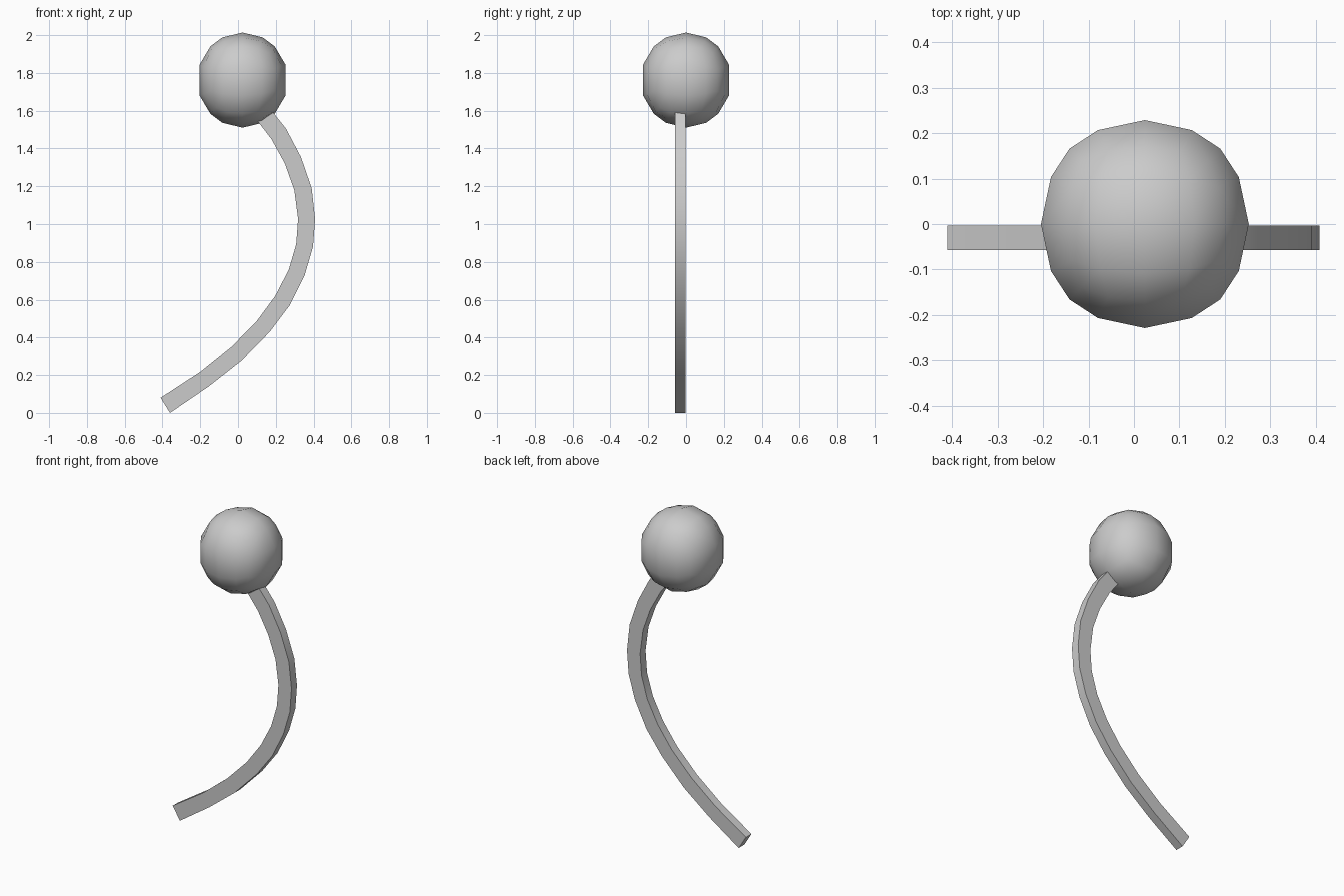
import bpy, bmesh
from mathutils import Vector

if "Cube" in bpy.data.objects:
    bpy.data.objects.remove(bpy.data.objects["Cube"])


def finish(name, bm):
    bmesh.ops.recalc_face_normals(bm, faces=bm.faces)
    mesh = bpy.data.meshes.new(name)
    bm.to_mesh(mesh)
    bm.free()
    ob = bpy.data.objects.new(name, mesh)
    bpy.context.collection.objects.link(ob)
    bpy.ops.object.select_all(action='DESELECT')
    ob.select_set(True)
    bpy.context.view_layer.objects.active = ob
    bpy.ops.object.shade_smooth_by_angle(angle=0.7)
    return ob


# Ball: box grid of 4 x 4 x 3 cells pushed out to a sphere
def ball(center, radius):
    bm = bmesh.new()
    for axis in range(3):
        u, v = [a for a in range(3) if a != axis]
        nu, nv = [3 if a == 2 else 4 for a in (u, v)]
        for side in (-1, 1):
            grid = []
            for i in range(nu + 1):
                row = []
                for j in range(nv + 1):
                    p = Vector((0, 0, 0))
                    p[axis], p[u], p[v] = side, 2 * i / nu - 1, 2 * j / nv - 1
                    p.normalize()
                    row.append(bm.verts.new([center[k] + p[k] * radius[k] for k in range(3)]))
                grid.append(row)
            for i in range(nu):
                for j in range(nv):
                    bm.faces.new((grid[i][j], grid[i + 1][j], grid[i + 1][j + 1], grid[i][j + 1]))
    bmesh.ops.remove_doubles(bm, verts=bm.verts, dist=0.0005)
    return finish("ball", bm)


# Stem: curved square bar, inner and outer edge given in the x-z plane
inner = [(-.41, .08), (-.2, .217), (-.035, .35), (.1, .488), (.197, .62), (.268, .757),
         (.308, .893), (.318, 1.027), (.298, 1.18), (.248, 1.32), (.178, 1.448), (.1, 1.55)]
outer = [(-.36, 0), (-.155, .14), (.017, .275), (.168, .43), (.275, .572), (.353, .73),
         (.397, .88), (.408, 1.027), (.39, 1.19), (.333, 1.355), (.254, 1.505), (.18, 1.598)]


def stem(y0, y1):
    bm = bmesh.new()
    rings = [[bm.verts.new(c) for c in ((a[0], y0, a[1]), (b[0], y0, b[1]),
                                        (b[0], y1, b[1]), (a[0], y1, a[1]))]
             for a, b in zip(inner, outer)]
    for r, s in zip(rings, rings[1:]):
        for k in range(4):
            n = (k + 1) % 4
            bm.faces.new((r[k], r[n], s[n], s[k]))
    bm.faces.new(rings[0])
    bm.faces.new(rings[-1])
    return finish("curved_stem", bm)


ball((0.024, 0, 1.762), (0.241, 0.241, 0.252))
bpy.data.objects["ball"].data.update()
stem(-0.057, -0.003)
